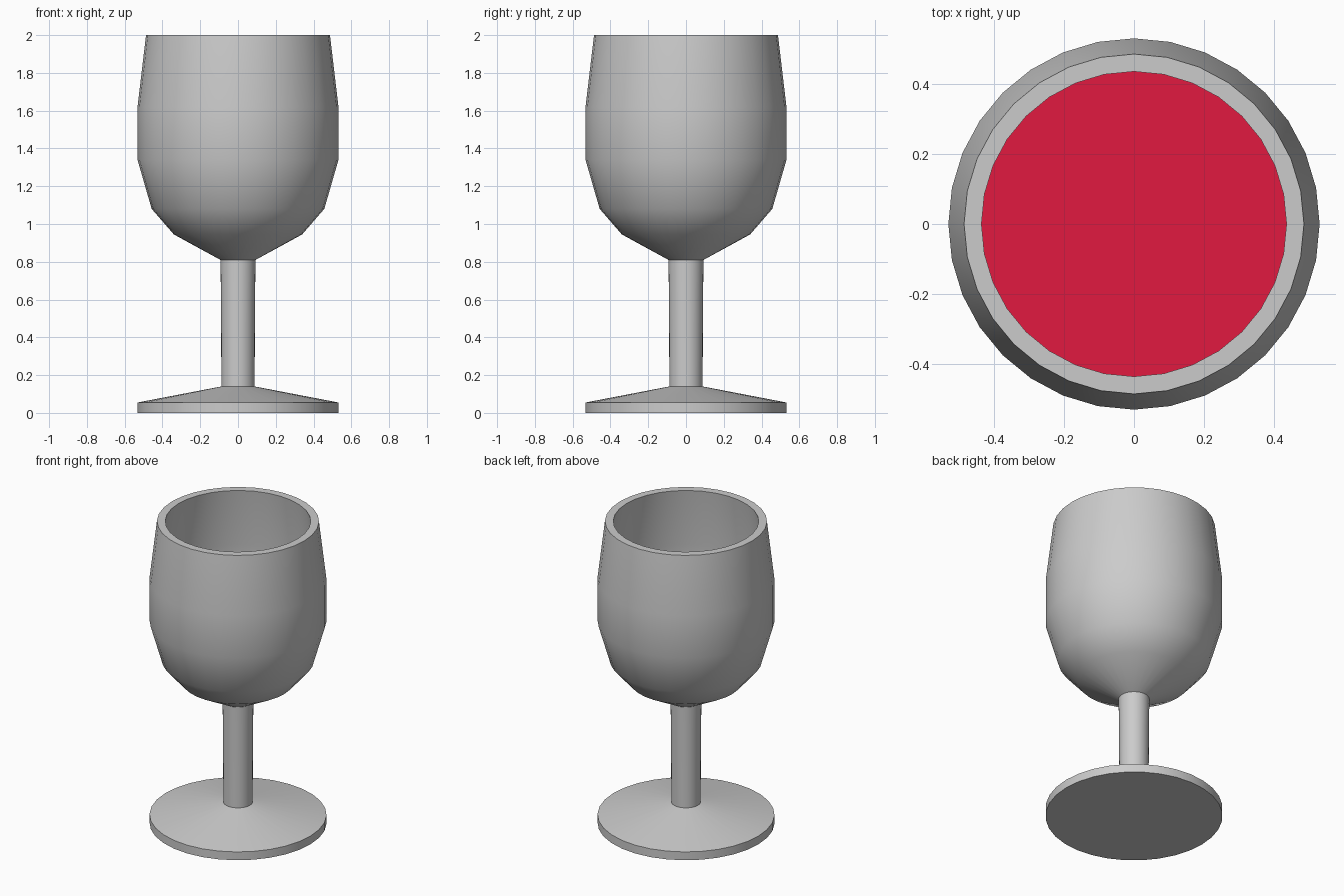
import bpy, bmesh, math

if "Cube" in bpy.data.objects:
    bpy.data.objects.remove(bpy.data.objects["Cube"])

SIDES = 32


def lathe(name, profile, colour=None):
    """Spin a closed (radius, z) profile; radius 0 ends become poles."""
    bm = bmesh.new()
    rings = []
    for r, z in profile:
        if r == 0:
            rings.append([bm.verts.new((0, 0, z))] * SIDES)
        else:
            rings.append([bm.verts.new((r * math.cos(a), r * math.sin(a), z))
                          for a in (2 * math.pi * i / SIDES for i in range(SIDES))])
    for low, high in zip(rings, rings[1:]):
        for i in range(SIDES):
            j = (i + 1) % SIDES
            corners = dict.fromkeys((low[i], low[j], high[j], high[i]))
            bm.faces.new(list(corners))
    bmesh.ops.recalc_face_normals(bm, faces=bm.faces[:])
    mesh = bpy.data.meshes.new(name)
    bm.to_mesh(mesh)
    bm.free()
    obj = bpy.data.objects.new(name, mesh)
    bpy.context.collection.objects.link(obj)
    if colour:
        mat = bpy.data.materials.new(name)
        mat.diffuse_color = colour
        mat.use_nodes = True
        mat.node_tree.nodes["Principled BSDF"].inputs["Base Color"].default_value = mat.diffuse_color
        mesh.materials.append(mat)
    bpy.ops.object.select_all(action='DESELECT')
    obj.select_set(True)
    bpy.context.view_layer.objects.active = obj
    bpy.ops.object.shade_smooth_by_angle(angle=math.radians(50))
    return obj


# goblet: foot, stem, bowl outside, rim, bowl inside
outside = [(0, 0), (0.532, 0), (0.532, 0.055), (0.088, 0.14), (0.09, 0.60),
           (0.093, 0.81), (0.34, 0.945), (0.457, 1.08), (0.532, 1.34),
           (0.532, 1.62), (0.487, 2.0)]
inside = [(0.437, 2.0), (0.482, 1.62), (0.482, 1.34), (0.415, 1.11),
          (0.31, 0.99), (0.07, 0.86), (0, 0.86)]
lathe("goblet", outside + inside)

# drink filling the lower bowl
lathe("drink", [(0, 0.865), (0.068, 0.865), (0.307, 0.995), (0.412, 1.115),
                (0.479, 1.34), (0.479, 1.40), (0, 1.40)], (0.75, 0.01, 0.05, 1))
